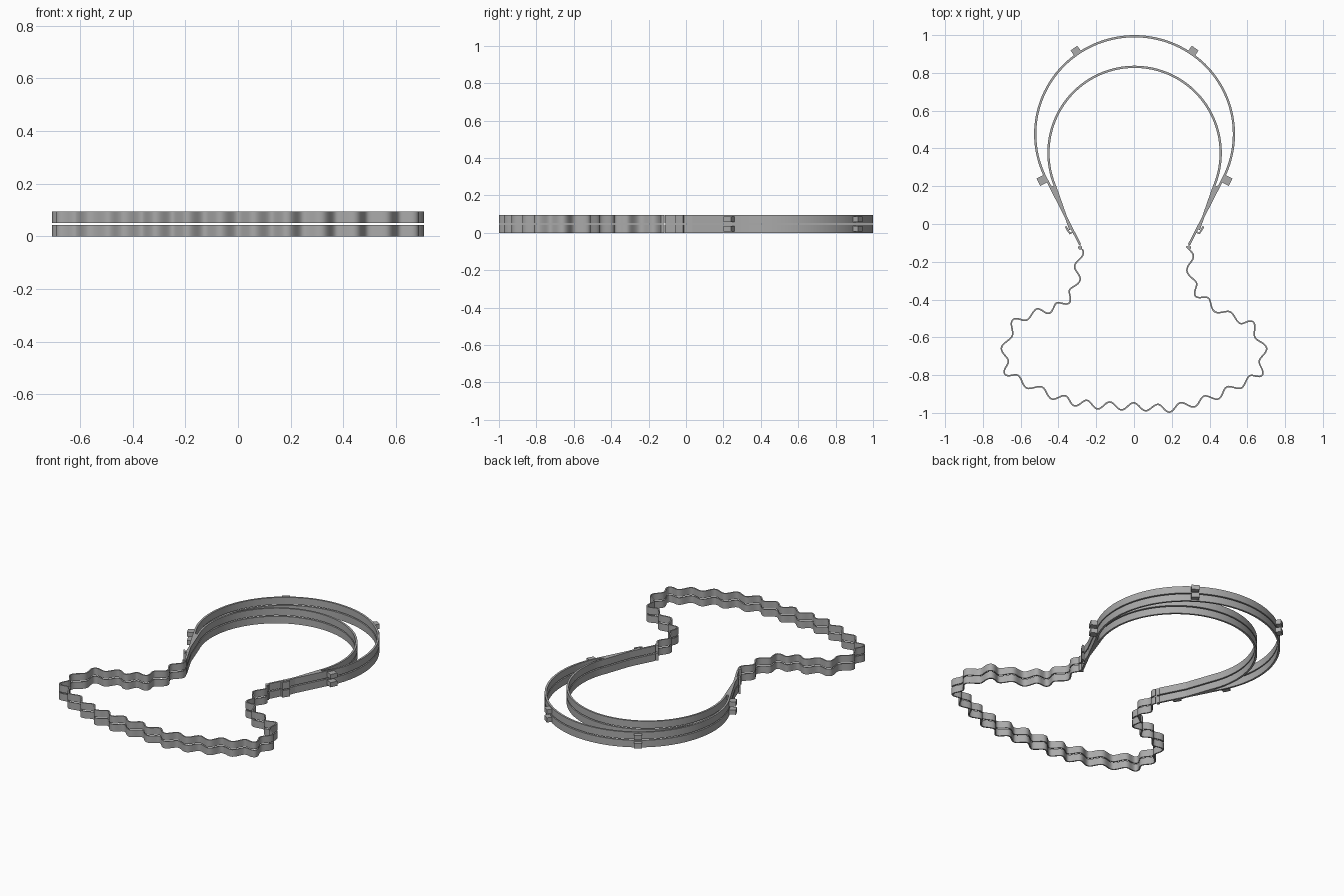
import bpy, bmesh, math
from mathutils import Vector

if "Cube" in bpy.data.objects:
    bpy.data.objects.remove(bpy.data.objects["Cube"])

LAYER = 0.044      # height of one layer
STEP = 0.051       # distance between the two stacked layers
MID = 0.003        # symmetry line in x

grey = bpy.data.materials.new("plain_grey")
grey.use_nodes = True
grey.diffuse_color = (0.4, 0.4, 0.4, 1)
grey.node_tree.nodes["Principled BSDF"].inputs["Base Color"].default_value = (0.4, 0.4, 0.4, 1)


def finish(name, bm, smooth=True):
    """Turn a bmesh into an object repeated on both layers."""
    bmesh.ops.recalc_face_normals(bm, faces=bm.faces)
    mesh = bpy.data.meshes.new(name)
    bm.to_mesh(mesh)
    bm.free()
    mesh.materials.append(grey)
    obj = bpy.data.objects.new(name, mesh)
    bpy.context.collection.objects.link(obj)
    if smooth:
        bpy.ops.object.select_all(action="DESELECT")
        obj.select_set(True)
        bpy.context.view_layer.objects.active = obj
        bpy.ops.object.shade_smooth_by_angle(angle=math.radians(40))
    stack = obj.modifiers.new("Two layers", "ARRAY")
    stack.count = 2
    stack.use_relative_offset = False
    stack.use_constant_offset = True
    stack.constant_offset_displace = (0, 0, STEP)
    return obj


def normals(points):
    """Left-hand normal at every point of a path."""
    result = []
    for i in range(len(points)):
        t = points[min(i + 1, len(points) - 1)] - points[max(i - 1, 0)]
        result.append(Vector((-t.y, t.x)).normalized())
    return result


def ribbon(name, points, width):
    """Upright strip of constant thickness along a path."""
    bm = bmesh.new()
    rings = []
    for p, n in zip(points, normals(points)):
        a, b = p + n * width / 2, p - n * width / 2
        rings.append([bm.verts.new((q.x, q.y, z)) for q, z in
                      ((a, 0), (b, 0), (b, LAYER), (a, LAYER))])
    for r, s in zip(rings, rings[1:]):
        for k in range(4):
            m = (k + 1) % 4
            bm.faces.new((r[k], r[m], s[m], s[k]))
    bm.faces.new(rings[0])
    bm.faces.new(rings[-1])
    return finish(name, bm)


def prism(name, outline, z0, z1):
    """Straight block over a flat outline."""
    bm = bmesh.new()
    face = bm.faces.new([bm.verts.new((p[0], p[1], z0)) for p in outline])
    top = bmesh.ops.extrude_face_region(bm, geom=[face])["geom"]
    bmesh.ops.translate(bm, vec=(0, 0, z1 - z0),
                        verts=[v for v in top if isinstance(v, bmesh.types.BMVert)])
    return finish(name, bm, smooth=False)


def arc_point(cy, rx, ry, degrees):
    a = math.radians(degrees)
    return Vector((MID + rx * math.cos(a), cy + ry * math.sin(a)))


def band(name, cy, rx, ry, low, tail):
    """Arched band with straight tails that run down to the hinges."""
    steps = 96
    arc = [arc_point(cy, rx, ry, low + (180 - 2 * low) * i / steps) for i in range(steps + 1)]
    right = [Vector((MID + tail[0], tail[1])).lerp(arc[0], f) for f in (0, 0.5, 0.9)]
    left = [Vector((2 * MID - p.x, p.y)) for p in reversed(right)]
    return ribbon(name, right + arc + left, 0.012)


# Outer and inner head bands
band("outer_band", 0.476, 0.526, 0.518, -29, (0.288, -0.11))
band("inner_band", 0.376, 0.456, 0.456, -23, (0.34, -0.03))

# Corrugated strip: outermost point of each ripple, from left neck to right neck
crests = [Vector(p) for p in (
    (-.304, -.095), (-.315, -.222), (-.341, -.349), (-.41, -.418), (-.516, -.45),
    (-.643, -.508), (-.702, -.656), (-.685, -.794), (-.569, -.868), (-.437, -.926),
    (-.315, -.963), (-.193, -.979), (-.066, -.984), (.061, -.989), (.188, -.996),
    (.32, -.968), (.447, -.926), (.569, -.868), (.68, -.799), (.702, -.656),
    (.632, -.519), (.511, -.466), (.394, -.392), (.331, -.312), (.315, -.169),
    (.304, -.04))]


def envelope(u):
    """Smooth curve through the crests."""
    i = min(int(u), len(crests) - 2)
    t = u - i
    p0, p1 = crests[max(i - 1, 0)], crests[i]
    p2, p3 = crests[i + 1], crests[min(i + 2, len(crests) - 1)]
    return 0.5 * (2 * p1 + (p2 - p0) * t + (2 * p0 - 5 * p1 + 4 * p2 - p3) * t ** 2
                  + (3 * p1 - p0 - 3 * p2 + p3) * t ** 3)


start, end, count = 0.36, 24.36, 24 * 14
params = [start + (end - start) * i / count for i in range(count + 1)]
base = [envelope(u) for u in params]
wave = [p + n * 0.02 * (1 - math.cos(2 * math.pi * u))
        for u, p, n in zip(params, base, normals(base))]
ribbon("corrugated_strip", wave, 0.008)

for side, sign in (("left", 1), ("right", -1)):
    def flip(p):
        return Vector((MID + sign * (p[0] - MID), p[1]))

    # Solid wedge where the two bands meet
    prism(side + "_wedge", [flip(p) for p in
          ((.46, .205), (.425, .2), (.345, -.02), (.35, -.005))], 0, LAYER)

    # Hinge pin joining band and strip
    circle = [(0.291 + 0.011 * math.cos(k * math.pi / 6),
               -0.125 + 0.011 * math.sin(k * math.pi / 6)) for k in range(12)]
    prism(side + "_hinge", [flip(p) for p in circle], 0, LAYER)

    # Small hook on the tail
    ribbon(side + "_hook", [flip(p) for p in
           ((.327, -.04), (.346, -.05), (.357, -.032), (.368, -.013))], 0.01)

    # Strap knobs on the outer band
    for label, angle, radius, depth in (("rear", 54.8, 0.54, 0.034), ("side", -26.6, 0.548, 0.042)):
        a = math.radians(angle)
        out = Vector((math.cos(a), math.sin(a)))
        along = Vector((-out.y, out.x))
        centre = Vector((MID, 0.476)) + out * radius
        corners = [centre + out * depth / 2 * i + along * 0.022 * j
                   for i, j in ((-1, -1), (1, -1), (1, 1), (-1, 1))]
        prism(f"{side}_{label}_knob", [flip(p) for p in corners], 0.008, 0.037)
